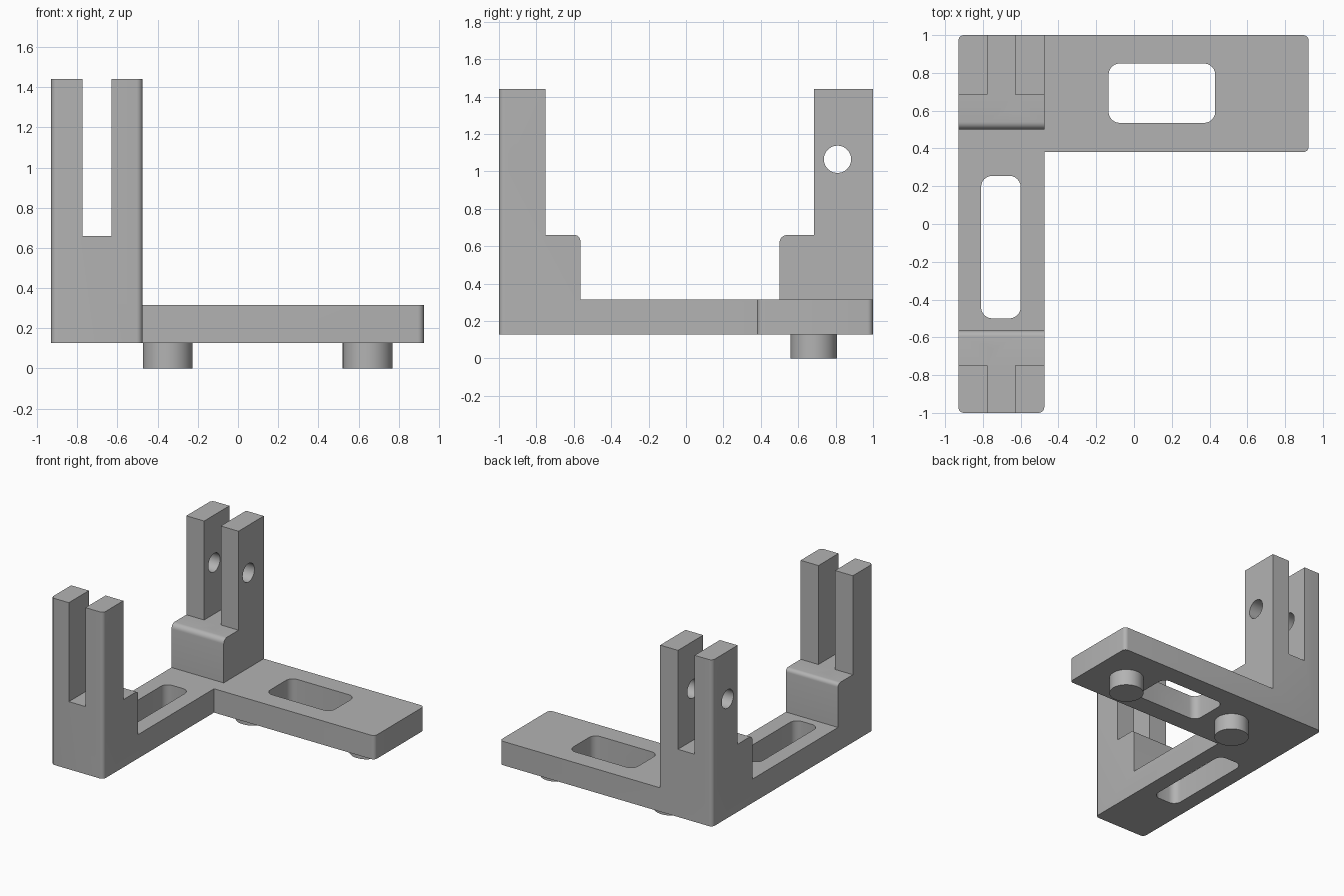
import bpy, bmesh, math
from mathutils import Vector, Matrix

cube = bpy.data.objects.get("Cube")
if cube:
    bpy.data.objects.remove(cube, do_unlink=True)

grey = bpy.data.materials.new("plain grey")
grey.use_nodes = True
colour = (0.45, 0.45, 0.45, 1)
grey.diffuse_color = colour
grey.node_tree.nodes["Principled BSDF"].inputs["Base Color"].default_value = colour

# Maps profile (u, v) and extrusion depth to (y, z, x)
SIDEWAYS = Matrix(((0, 0, 1), (1, 0, 0), (0, 1, 0))).to_4x4()


def fillet(points, steps=6):
    """Round each (u, v, radius) corner of a polygon with right angles."""
    out = []
    for i, (u, v, r) in enumerate(points):
        p = Vector((u, v))
        if r == 0:
            out.append(p)
            continue
        a = (Vector(points[i - 1][:2]) - p).normalized() * r
        b = (Vector(points[(i + 1) % len(points)][:2]) - p).normalized() * r
        for k in range(steps + 1):
            t = k / steps * math.pi / 2
            out.append(p + a * (1 - math.sin(t)) + b * (1 - math.cos(t)))
    return out


def prism(name, outline, low, high, matrix=None):
    """Extrude an outline between two depths."""
    bm = bmesh.new()
    face = bm.faces.new([bm.verts.new((p[0], p[1], low)) for p in outline])
    new = bmesh.ops.extrude_face_region(bm, geom=[face])["geom"]
    verts = [g for g in new if isinstance(g, bmesh.types.BMVert)]
    bmesh.ops.translate(bm, vec=(0, 0, high - low), verts=verts)
    if matrix:
        bm.transform(matrix)
    bmesh.ops.recalc_face_normals(bm, faces=bm.faces)
    mesh = bpy.data.meshes.new(name)
    bm.to_mesh(mesh)
    bm.free()
    mesh.materials.append(grey)
    obj = bpy.data.objects.new(name, mesh)
    bpy.context.collection.objects.link(obj)
    return obj


def rect(x0, x1, y0, y1, r=0):
    return fillet([(x0, y0, r), (x1, y0, r), (x1, y1, r), (x0, y1, r)])


def circle(u, v, r, n=40):
    return [(u + r * math.cos(2 * math.pi * k / n),
             v + r * math.sin(2 * math.pi * k / n)) for k in range(n)]


def activate(obj):
    bpy.ops.object.select_all(action='DESELECT')
    obj.select_set(True)
    bpy.context.view_layer.objects.active = obj


def cut(body, cutter):
    cutter.hide_render = True
    mod = body.modifiers.new("cut", 'BOOLEAN')
    mod.operation, mod.solver, mod.object = 'DIFFERENCE', 'EXACT', cutter
    activate(body)
    bpy.ops.object.modifier_apply(modifier=mod.name)
    bpy.data.objects.remove(cutter, do_unlink=True)


LEFT, INNER, RIGHT = -0.93, -0.475, 0.925
BOTTOM, DECK, STEP, TOP = 0.127, 0.315, 0.66, 1.44
R = 0.03

# L-shaped bracket at full height, carved down by the cutters
bracket = prism("bracket", fillet([
    (LEFT, -1, R), (INNER, -1, R), (INNER, 0.38, 0),
    (RIGHT, 0.38, R), (RIGHT, 1, R), (LEFT, 1, R)]), BOTTOM, TOP)

# Clear the space above the side arm
cut(bracket, prism("arm_cutter", rect(INNER, 1.2, 0.2, 1.2), DECK, 1.6))

# Stepped gap between the two forked uprights
cut(bracket, prism("gap_cutter", fillet([
    (-0.75, 1.6, 0), (-0.75, STEP, 0), (-0.565, STEP, R), (-0.565, DECK, 0),
    (0.5, DECK, 0), (0.5, STEP, 0.04), (0.685, STEP, 0), (0.685, 1.6, 0)]),
    -1.2, 0, SIDEWAYS))

# Fork slot and pin holes
cut(bracket, prism("fork_cutter", rect(-0.775, -0.63, -1.2, 1.2), STEP, 1.6))
for y in (-0.877, 0.81):
    cut(bracket, prism("pin_cutter", circle(y, 1.065, 0.073), -1.2, 0, SIDEWAYS))

# Rounded windows through the base
for window in ((-0.81, -0.6, -0.5, 0.255), (-0.135, 0.43, 0.535, 0.85)):
    cut(bracket, prism("window_cutter", rect(*window, 0.06), 0, 0.5))

# Locating feet under the arm
feet = [prism(name, circle(x, 0.683, 0.124), 0, BOTTOM)
        for name, x in (("inner_foot", -0.35), ("outer_foot", 0.645))]

for obj in [bracket] + feet:
    activate(obj)
    bpy.ops.object.shade_smooth_by_angle(angle=math.radians(30))
